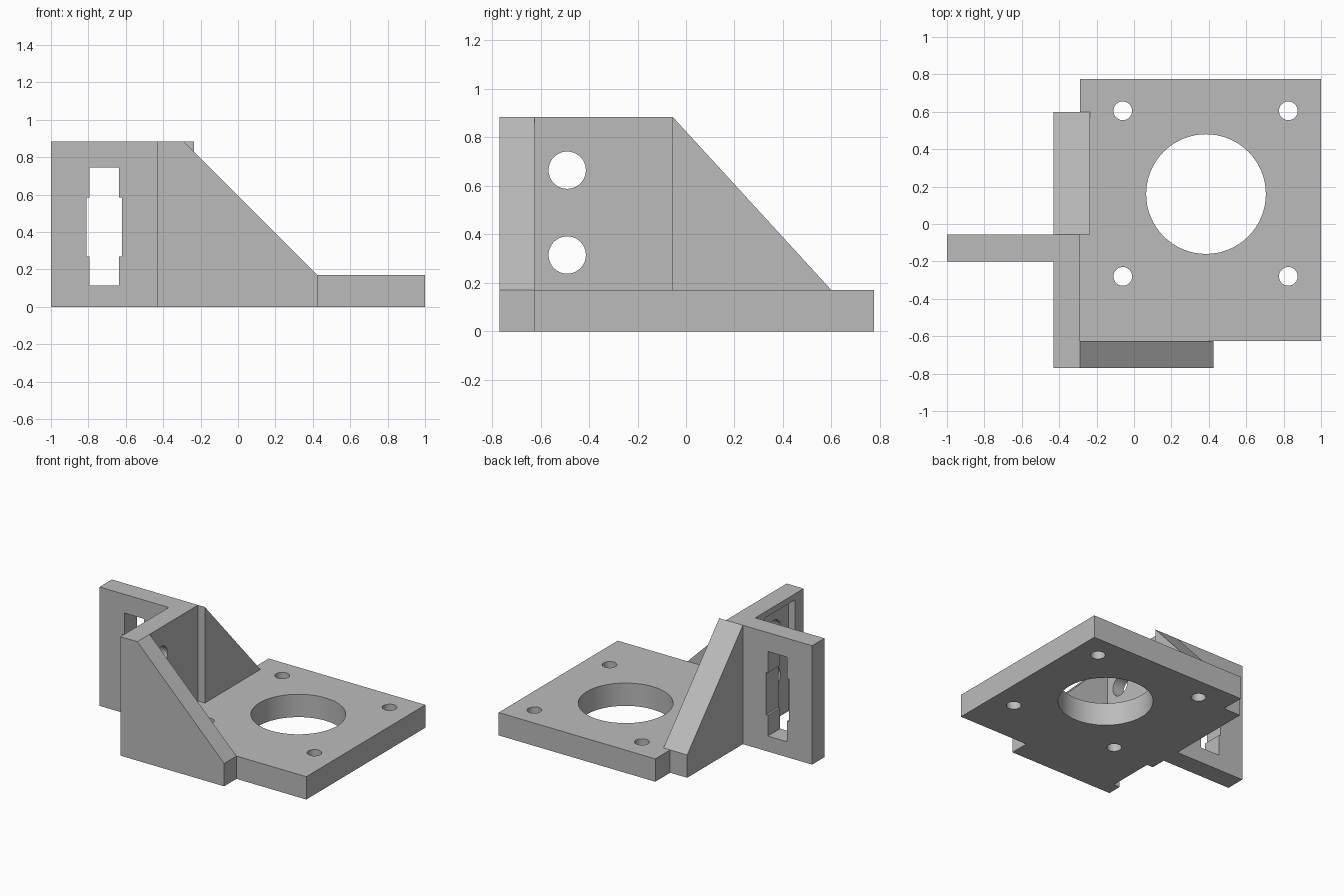
import bpy
import bmesh
import math
from mathutils import Vector

cube = bpy.data.objects.get("Cube")
if cube:
    bpy.data.objects.remove(cube, do_unlink=True)

grey = bpy.data.materials.new("plain grey")
grey.use_nodes = True
grey.diffuse_color = (0.5, 0.5, 0.5, 1)
grey.node_tree.nodes["Principled BSDF"].inputs["Base Color"].default_value = (0.5, 0.5, 0.5, 1)


def prism(name, axis, start, end, outline):
    """Extrude a 2D outline along an axis; the outline uses the other two axes in order."""
    bm = bmesh.new()
    points = []
    for a, b in outline:
        co = [a, b]
        co.insert("xyz".index(axis), start)
        points.append(bm.verts.new(co))
    face = bm.faces.new(points)
    move = Vector([(end - start) * (c == axis) for c in "xyz"])
    extruded = bmesh.ops.extrude_face_region(bm, geom=[face])["geom"]
    bmesh.ops.translate(bm, vec=move, verts=[v for v in extruded if isinstance(v, bmesh.types.BMVert)])
    bmesh.ops.recalc_face_normals(bm, faces=bm.faces)
    mesh = bpy.data.meshes.new(name)
    bm.to_mesh(mesh)
    bm.free()
    mesh.materials.append(grey)
    obj = bpy.data.objects.new(name, mesh)
    bpy.context.collection.objects.link(obj)
    return obj


def rect(a0, a1, b0, b1):
    return [(a0, b0), (a1, b0), (a1, b1), (a0, b1)]


def circle(a, b, radius, sides):
    turns = [2 * math.pi * i / sides for i in range(sides)]
    return [(a + radius * math.cos(t), b + radius * math.sin(t)) for t in turns]


def cut(obj, axis, start, end, outline):
    """Cut a prism out of a part, then discard the cutter."""
    cutter = prism("cutter", axis, start, end, outline)
    cutter.hide_render = True
    mod = obj.modifiers.new("cut", "BOOLEAN")
    mod.operation = "DIFFERENCE"
    mod.solver = "EXACT"
    mod.object = cutter
    bpy.ops.object.select_all(action="DESELECT")
    obj.select_set(True)
    bpy.context.view_layer.objects.active = obj
    bpy.ops.object.modifier_apply(modifier=mod.name)
    bpy.data.objects.remove(cutter, do_unlink=True)


THICK, TOP = 0.17, 0.885
OUTER, INNER = -0.43, -0.29      # side wall faces
FRONT, BACK = -0.77, -0.055      # side wall ends

# Base plate with a large bore and four screw holes
plate = prism("base_plate", "z", 0, THICK, rect(INNER, 1, -0.625, 0.775))
cut(plate, "z", -0.1, 0.3, circle(0.385, 0.16, 0.32, 64))
for x in (-0.06, 0.825):
    for y in (-0.28, 0.605):
        cut(plate, "z", -0.1, 0.3, circle(x, y, 0.05, 32))

# Upright side wall with a shallow outer channel and two cross holes
wall = prism("side_wall", "x", OUTER, INNER, rect(FRONT, BACK, 0, TOP))
cut(wall, "x", OUTER - 0.1, OUTER + 0.05, rect(-0.665, -0.315, -0.1, 0.84))
for z in (0.315, 0.665):
    cut(wall, "x", -0.6, -0.1, circle(-0.49, z, 0.077, 40))

# Mounting flange with a stepped slot
flange = prism("mounting_flange", "y", -0.2, BACK, rect(-1, OUTER, 0, TOP))
cut(flange, "y", -0.4, 0.1, [
    (-0.795, 0.115), (-0.635, 0.115), (-0.635, 0.27), (-0.62, 0.27),
    (-0.62, 0.585), (-0.635, 0.585), (-0.635, 0.745), (-0.795, 0.745),
    (-0.795, 0.585), (-0.81, 0.585), (-0.81, 0.27), (-0.795, 0.27)])

# Front gusset
gusset = prism("front_gusset", "y", FRONT, -0.625,
               [(INNER, 0), (0.425, 0), (0.425, THICK), (INNER, TOP)])

# Rear rib, with its inner part resting on the plate
rib = prism("rear_rib", "x", OUTER, INNER,
            [(BACK, 0), (0.6, 0), (0.6, THICK), (BACK, TOP)])
rib_lip = prism("rear_rib_lip", "x", INNER, -0.235,
                [(BACK, THICK), (0.6, THICK), (BACK, TOP)])

# Smooth bores, sharp edges elsewhere
bpy.ops.object.select_all(action="DESELECT")
for part in (plate, wall):
    part.select_set(True)
bpy.context.view_layer.objects.active = plate
bpy.ops.object.shade_smooth_by_angle(angle=math.radians(30))
